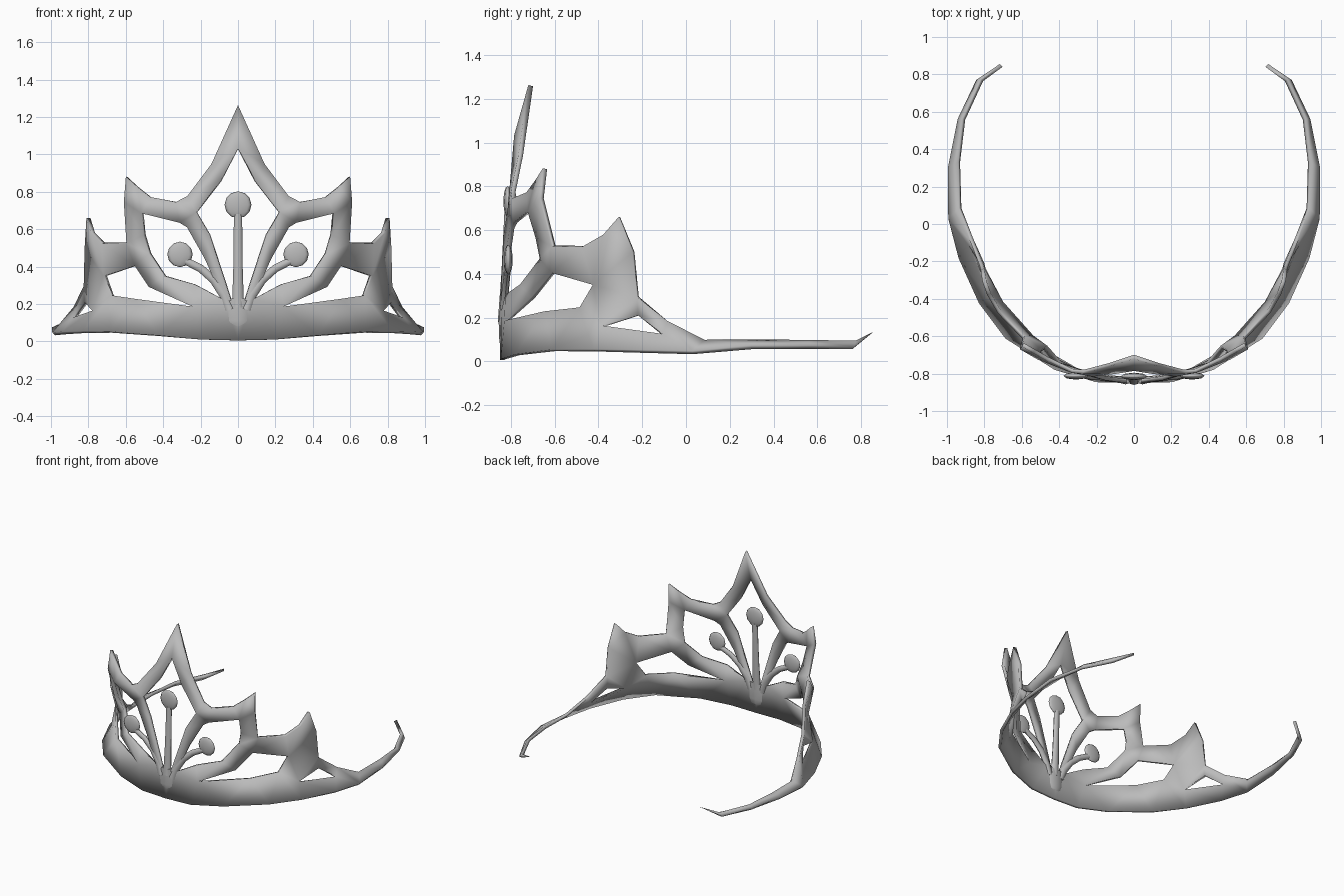
import bpy, math
from mathutils import Vector
from mathutils.geometry import delaunay_2d_cdt

if "Cube" in bpy.data.objects:
    bpy.data.objects.remove(bpy.data.objects["Cube"])

metal = bpy.data.materials.new("grey_metal")
metal.diffuse_color = (0.5, 0.5, 0.5, 1)
metal.use_nodes = True
metal.node_tree.nodes["Principled BSDF"].inputs["Base Color"].default_value = metal.diffuse_color


def finish(obj, angle=40):
    obj.data.materials.clear()
    obj.data.materials.append(metal)
    bpy.ops.object.select_all(action='DESELECT')
    obj.select_set(True)
    bpy.context.view_layer.objects.active = obj
    bpy.ops.object.shade_smooth_by_angle(angle=math.radians(angle))


def inside(p, loop):
    hit = False
    for a, b in zip(loop, loop[1:] + loop[:1]):
        if (a.y > p.y) != (b.y > p.y) and p.x < a.x + (p.y - a.y) * (b.x - a.x) / (b.y - a.y):
            hit = not hit
    return hit


# Half outline of the curved band: bottom edge, arm, side spikes, centre peak, diamond opening
bottom = [(0, -.84, .005), (.2, -.835, .01), (.42, -.77, .03), (.68, -.605, .05),
          (.82, -.42, .05), (.93, -.18, .045), (.985, .03, .04)]
arm = [(.99, .3, .065), (.935, .56, .065), (.835, .765, .06), (.71, .848, .13),
       (.815, .77, .09), (.91, .56, .09), (.935, .33, .09), (.93, .085, .09)]
spikes = [(.87, -.08, .18), (.815, -.22, .295), (.81, -.24, .5), (.8, -.305, .66),
          (.775, -.375, .58), (.72, -.47, .525), (.59, -.605, .527), (.605, -.66, .745),
          (.595, -.645, .88), (.535, -.68, .825), (.465, -.72, .77), (.33, -.785, .745),
          (.27, -.79, .775), (.14, -.755, .945), (0, -.71, 1.26)]
diamond = [(0, -.775, 1.03), (.09, -.79, .86), (.22, -.805, .69), (.15, -.825, .57),
           (.035, -.84, .22), (0, -.84, .2)]
# Openings beside the centre, under the side spikes, and near the arm
openings = [
    [(.51, -.715, .685), (.31, -.78, .635), (.27, -.795, .61), (.175, -.82, .44),
     (.08, -.835, .225), (.23, -.815, .305), (.39, -.75, .35), (.47, -.66, .47), (.5, -.68, .57)],
    [(.545, -.605, .405), (.47, -.7, .29), (.24, -.82, .185), (.55, -.64, .225),
     (.67, -.48, .243), (.71, -.42, .35)],
    [(.81, -.215, .21), (.77, -.385, .16), (.88, -.105, .12)],
]

# Fill the unrolled panel, then place its points in space
loops = [bottom + arm + spikes + diamond] + openings
points, edges, flats = [], [], []
for loop in loops:
    n, k = len(points), len(loop)
    edges += [(n + i, n + (i + 1) % k) for i in range(k)]
    points += loop
    flats.append([Vector((math.atan2(x, -y) * .9, z)) for x, y, z in loop])
flat = [p for loop in flats for p in loop]
verts, _, tris, origin, _, _ = delaunay_2d_cdt(flat, edges, [], 0, 1e-5)
faces = []
for t in tris:
    c = sum((verts[i] for i in t), Vector((0, 0))) / 3
    if inside(c, flats[0]) and not any(inside(c, h) for h in flats[1:]):
        faces.append([origin[i][0] for i in t])
mesh = bpy.data.meshes.new("tiara_band")
mesh.from_pydata(points, [], faces)
band = bpy.data.objects.new("tiara_band", mesh)
bpy.context.collection.objects.link(band)
mirror = band.modifiers.new("mirror", 'MIRROR')
mirror.use_clip = True
solid = band.modifiers.new("thickness", 'SOLIDIFY')
solid.thickness = .022
solid.offset = 0
finish(band)


# Flattened jewel
def jewel(name, x, y, z, r):
    bpy.ops.mesh.primitive_uv_sphere_add(segments=8, ring_count=6, radius=1, location=(x, y, z))
    obj = bpy.context.object
    obj.name = name
    obj.scale = (r, .02, r)
    finish(obj, 60)


# Tapered stem along a path of (x, z, radius), flattened front to back
def stem(name, path, y0, y1, flatten):
    pts, fcs, sides = [], [], 8
    for k, (x, z, r) in enumerate(path):
        a, b = path[max(k - 1, 0)], path[min(k + 1, len(path) - 1)]
        d = Vector((b[0] - a[0], b[1] - a[1])).normalized()
        y = y0 + (y1 - y0) * k / (len(path) - 1)
        for s in range(sides):
            t = 2 * math.pi * s / sides
            w = r * math.cos(t)
            pts.append((x + d.y * w, y + r * flatten * math.sin(t), z - d.x * w))
            if k:
                i, j = (k - 1) * sides + s, (k - 1) * sides + (s + 1) % sides
                fcs.append((i, j, j + sides, i + sides))
    fcs += [list(range(sides))[::-1], list(range(len(pts) - sides, len(pts)))]
    me = bpy.data.meshes.new(name)
    me.from_pydata(pts, [], fcs)
    obj = bpy.data.objects.new(name, me)
    bpy.context.collection.objects.link(obj)
    finish(obj, 60)


jewel("centre_jewel", 0, -.815, .73, .072)
stem("centre_stem", [(0, .18, .032), (0, .4, .025), (0, .68, .022)], -.838, -.815, .7)
stem("stem_base", [(0, .06, .025), (0, .075, .052), (0, .11, .066), (0, .17, .07), (0, .23, .066)],
     -.836, -.836, .28)
for side, sx in (("left", -1), ("right", 1)):
    jewel(side + "_jewel", sx * .31, -.812, .465, .068)
    stem(side + "_stem", [(sx * .045, .17, .028), (sx * .075, .25, .026), (sx * .13, .33, .023),
                          (sx * .2, .39, .021), (sx * .28, .43, .02)], -.838, -.812, .7)
